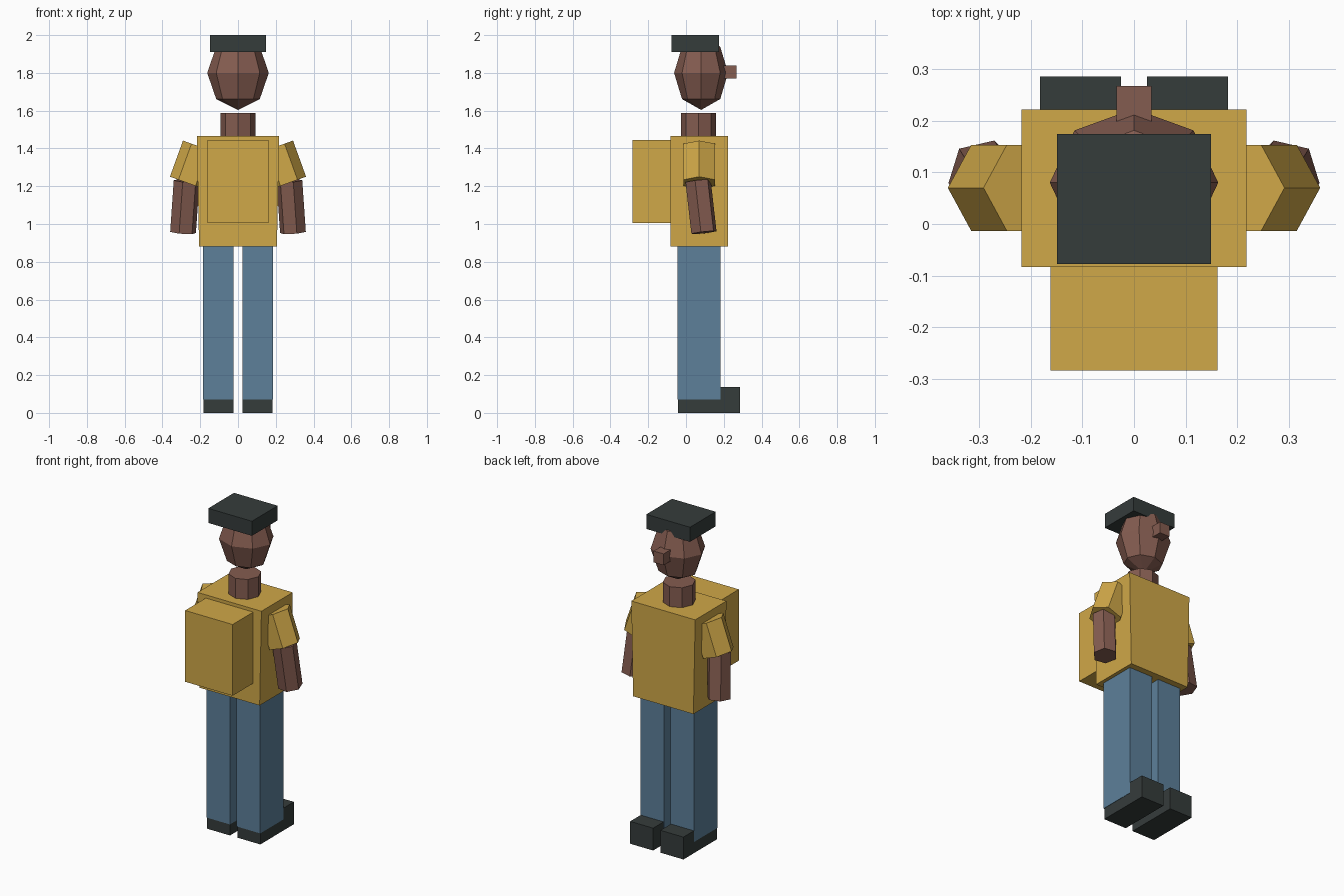
import bpy
import math
from mathutils import Vector, Matrix

if "Cube" in bpy.data.objects:
    bpy.data.objects.remove(bpy.data.objects["Cube"])


def material(name, rgb):
    lin = [(c / 255 / 12.92) if c < 11 else ((c / 255 + 0.055) / 1.055) ** 2.4 for c in rgb]
    m = bpy.data.materials.new(name)
    m.diffuse_color = (*lin, 1)
    m.use_nodes = True
    m.node_tree.nodes["Principled BSDF"].inputs["Base Color"].default_value = m.diffuse_color
    return m


YELLOW = material("mustard_cloth", (208, 168, 72))
BLUE = material("blue_denim", (93, 128, 154))
SKIN = material("brown_skin", (132, 92, 80))
DARK = material("charcoal", (53, 60, 59))


def finish(name, mat):
    ob = bpy.context.object
    ob.name = name
    ob.data.materials.append(mat)
    return ob


def box(name, mat, x, y, z):
    """Box spanning the given (min, max) ranges."""
    bpy.ops.mesh.primitive_cube_add(size=1)
    ob = finish(name, mat)
    size = [r[1] - r[0] for r in (x, y, z)]
    mid = [(r[0] + r[1]) / 2 for r in (x, y, z)]
    ob.data.transform(Matrix.Translation(mid) @ Matrix.Diagonal((*size, 1)))
    return ob


def prism(name, mat, bottom, top, radius, sides, turn=0):
    """Prism between two cap centres, with a corner on the x axis before turning."""
    a, b = Vector(bottom), Vector(top)
    axis = b - a
    bpy.ops.mesh.primitive_cylinder_add(vertices=sides, radius=radius, depth=axis.length)
    ob = finish(name, mat)
    tilt = Vector((0, 0, 1)).rotation_difference(axis).to_matrix().to_4x4()
    spin = Matrix.Rotation(math.pi / 2 + turn, 4, 'Z')
    ob.data.transform(Matrix.Translation((a + b) / 2) @ tilt @ spin)
    return ob


# Torso, slightly narrower at the hem
torso = box("torso", YELLOW, (-0.218, 0.218), (-0.083, 0.222), (0.88, 1.465))
for v in torso.data.vertices:
    if v.co.z < 1:
        v.co.x *= 0.945

# Backpack
box("backpack", YELLOW, (-0.162, 0.162), (-0.284, -0.08), (1.005, 1.445))

# Neck, head, nose and flat cap
prism("neck", SKIN, (0, 0.067, 1.43), (0, 0.067, 1.588), 0.093, 8)
bpy.ops.mesh.primitive_uv_sphere_add(segments=8, ring_count=4, radius=1)
head = finish("head", SKIN)
head.data.transform(Matrix.Translation((0, 0.08, 1.80)) @ Matrix.Diagonal((0.163, 0.143, 0.196, 1)))
box("nose", SKIN, (-0.034, 0.034), (0.19, 0.267), (1.77, 1.84))
box("cap", DARK, (-0.149, 0.149), (-0.077, 0.174), (1.91, 2.0))

# Limbs on both sides
for side, s in (("left", -1), ("right", 1)):
    xr = sorted((s * 0.023, s * 0.184))
    box(side + "_leg", BLUE, xr, (-0.046, 0.183), (0.07, 0.88))
    xs = sorted((s * 0.025, s * 0.182))
    box(side + "_shoe", DARK, xs, (-0.042, 0.285), (0, 0.138))
    prism(side + "_sleeve", YELLOW, (s * 0.27, 0.07, 1.218), (s * 0.201, 0.07, 1.409), 0.096, 6)
    prism(side + "_forearm", SKIN, (s * 0.291, 0.095, 0.955), (s * 0.272, 0.064, 1.228),
          0.07, 6, -s * math.radians(13))
